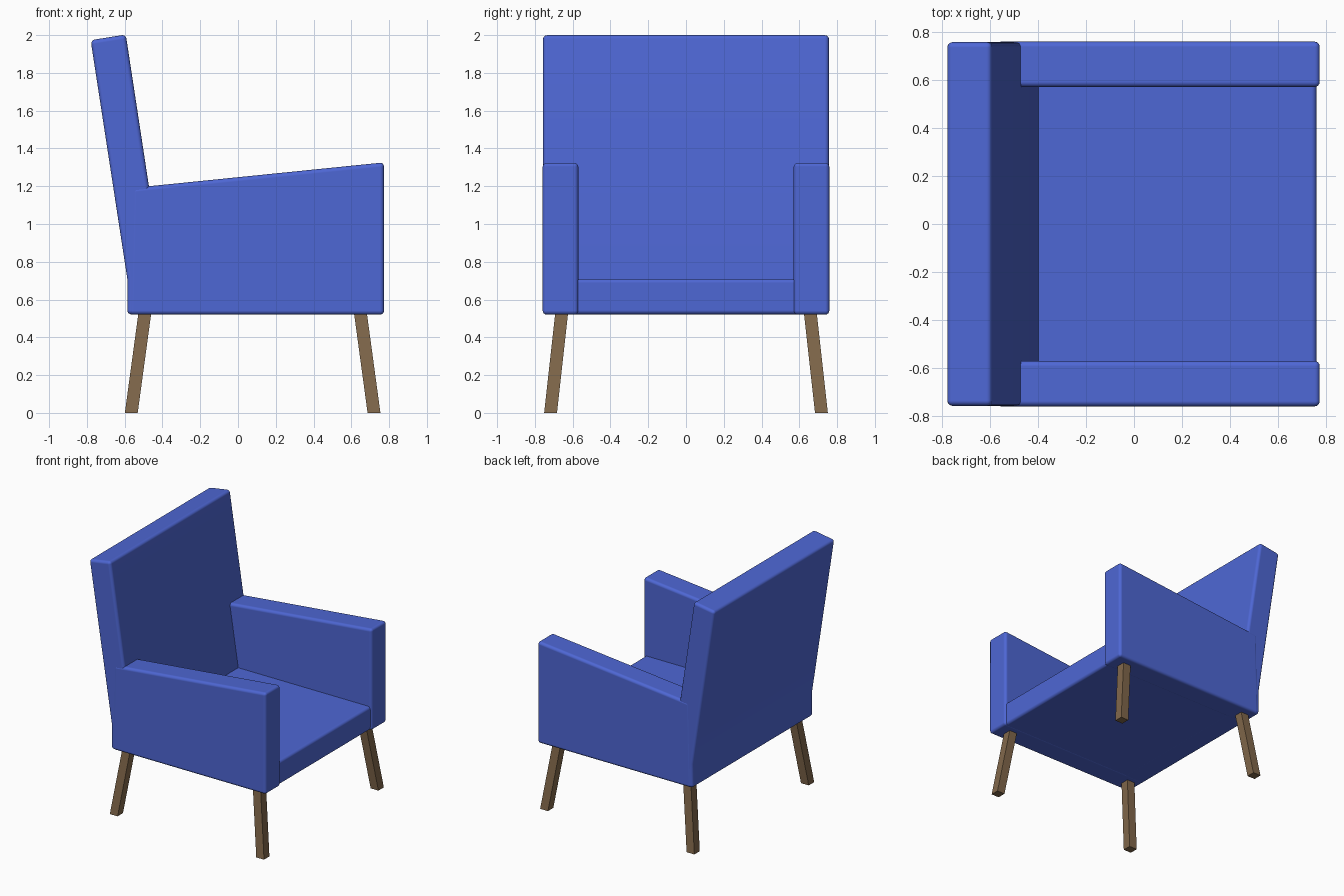
import bpy, bmesh
from mathutils import Vector

if "Cube" in bpy.data.objects:
    bpy.data.objects.remove(bpy.data.objects["Cube"])


def material(name, rgb):
    m = bpy.data.materials.new(name)
    m.diffuse_color = (*rgb, 1)
    m.use_nodes = True
    m.node_tree.nodes["Principled BSDF"].inputs["Base Color"].default_value = m.diffuse_color
    return m


BLUE = material("blue_fabric", (0.076, 0.135, 0.66))
WOOD = material("brown_wood", (0.22, 0.138, 0.07))


def finish(name, bm, mat):
    bmesh.ops.recalc_face_normals(bm, faces=bm.faces)
    me = bpy.data.meshes.new(name)
    bm.to_mesh(me)
    bm.free()
    me.materials.append(mat)
    ob = bpy.data.objects.new(name, me)
    bpy.context.collection.objects.link(ob)
    return ob


def cushion(name, profile, y0, y1):
    """Side profile (x, z) extruded from y0 to y1, with softly rounded edges."""
    bm = bmesh.new()
    face = bm.faces.new([bm.verts.new((x, y0, z)) for x, z in profile])
    ext = bmesh.ops.extrude_face_region(bm, geom=[face])
    moved = [v for v in ext["geom"] if isinstance(v, bmesh.types.BMVert)]
    bmesh.ops.translate(bm, verts=moved, vec=(0, y1 - y0, 0))
    ob = finish(name, bm, BLUE)
    for p in ob.data.polygons:
        p.use_smooth = True
    bev = ob.modifiers.new("round_edges", 'BEVEL')
    bev.width = 0.022
    bev.segments = 4
    bev.limit_method = 'ANGLE'
    bev.harden_normals = True
    return ob


# Seat
cushion("seat", [(-0.58, 0.522), (0.76, 0.522), (0.76, 0.71), (-0.58, 0.71)], -0.754, 0.754)

# Leaning backrest, vertical below seat level
cushion("backrest", [(-0.586, 0.521), (-0.40, 0.521), (-0.397, 0.71),
                     (-0.594, 2.003), (-0.78, 1.973), (-0.586, 0.71)], -0.757, 0.757)

# Armrests with tops rising to the front
arm = [(-0.575, 0.52), (0.773, 0.52), (0.773, 1.326), (-0.56, 1.191)]
cushion("left_armrest", arm, 0.57, 0.759)
cushion("right_armrest", arm, -0.759, -0.57)

# Splayed square legs
for side, sy in (("left", 1), ("right", -1)):
    for end, xb, xt in (("front", 0.72, 0.648), ("back", -0.565, -0.493)):
        bm = bmesh.new()
        bmesh.ops.create_cube(bm, size=1)
        for v in bm.verts:
            low = v.co.z < 0
            cx, cy, z = (xb, 0.717, 0) if low else (xt, 0.658, 0.53)
            v.co = Vector((cx + v.co.x * 0.068, sy * cy + v.co.y * 0.068, z))
        finish(f"{end}_{side}_leg", bm, WOOD)
